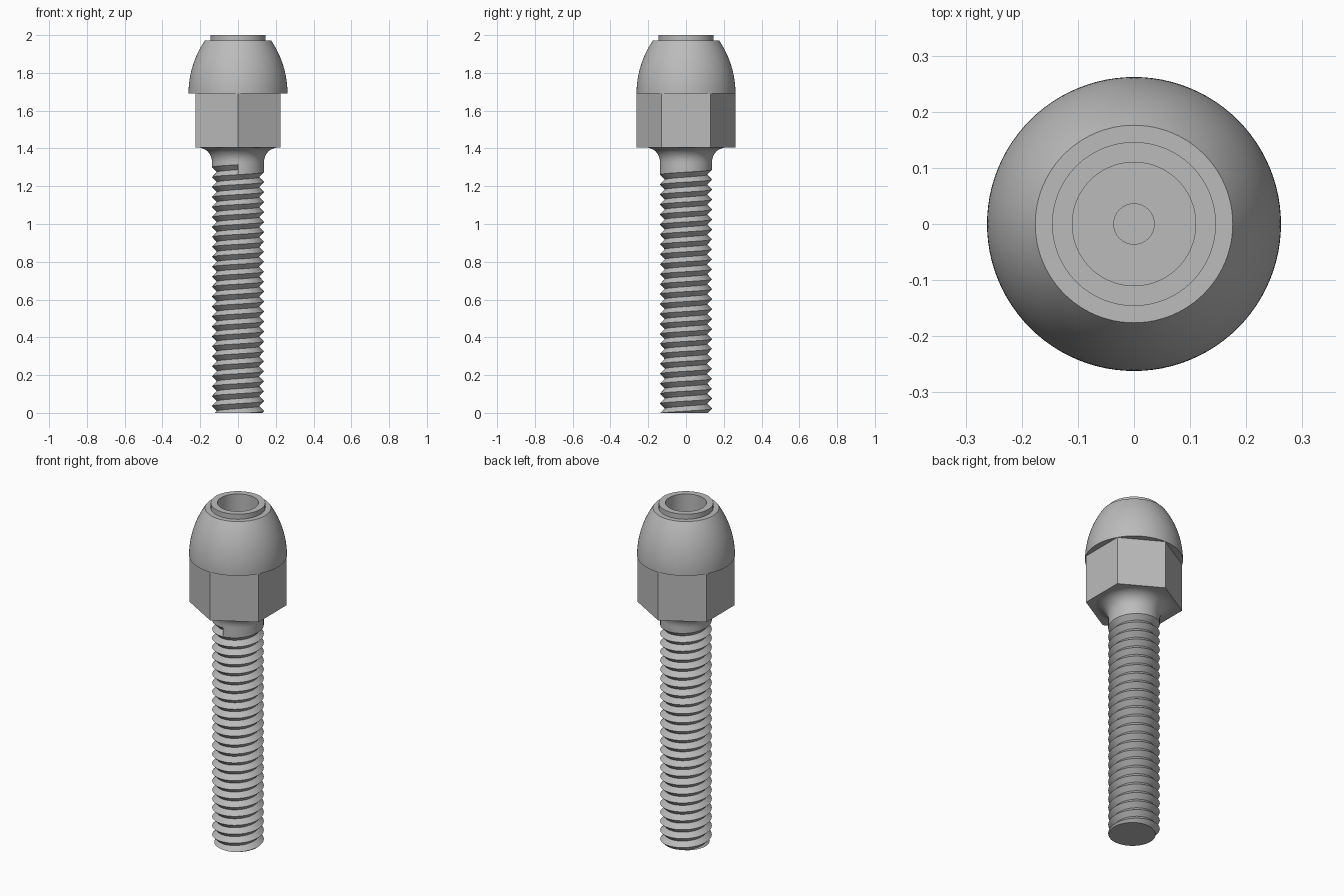
import bpy, bmesh
from math import sin, cos, pi, radians

cube = bpy.data.objects.get("Cube")
if cube:
    bpy.data.objects.remove(cube, do_unlink=True)

steel = bpy.data.materials.new("grey steel")
GREY = (0.5, 0.5, 0.5, 1)
steel.use_nodes = True
steel.diffuse_color = GREY
steel.node_tree.nodes["Principled BSDF"].inputs["Base Color"].default_value = GREY

SEG = 96
START = -pi / 2
HOLE = 0.036      # through hole radius
SHANK = 0.138     # thread crest radius


def point(r, a, z):
    return (r * cos(a), r * sin(a), z)


def finish(bm, name):
    bmesh.ops.recalc_face_normals(bm, faces=bm.faces)
    mesh = bpy.data.meshes.new(name)
    bm.to_mesh(mesh)
    bm.free()
    obj = bpy.data.objects.new(name, mesh)
    obj.data.materials.append(steel)
    bpy.context.collection.objects.link(obj)
    bpy.ops.object.select_all(action="DESELECT")
    bpy.context.view_layer.objects.active = obj
    obj.select_set(True)
    bpy.ops.object.shade_smooth_by_angle(angle=radians(30))
    return obj


def lathe(name, profile, sides=SEG):
    """Revolve a closed (radius, z) profile around the z axis."""
    bm = bmesh.new()
    rings = [[bm.verts.new(point(r, START + 2 * pi * i / sides, z))
              for i in range(sides)] for r, z in profile]
    for a, b in zip(rings, rings[1:] + rings[:1]):
        for i in range(sides):
            j = (i + 1) % sides
            bm.faces.new((a[i], a[j], b[j], b[i]))
    return finish(bm, name)


# Domed head with raised collar and counterbore
BULGE = 0.5
dome = [(0.262 - BULGE + BULGE * cos(t), 1.69 + BULGE * sin(t))
        for t in (radians(34.1) * i / 20 for i in range(21))]
lathe("domed_head", dome + [(0.146, 1.97), (0.146, 2.0), (0.11, 2.0),
                            (0.11, 1.5), (HOLE, 1.5), (HOLE, 1.45),
                            (0.15, 1.45), (0.15, 1.69)])

# Hexagonal grip with corners to the front and back
lathe("hex_grip", [(0.261, 1.69), (0.261, 1.405), (0.16, 1.405), (0.16, 1.69)], 6)

# Concave neck flaring from the shank to the grip
FLARE = 0.075
neck = [(SHANK + FLARE - FLARE * cos(t), 1.33 + FLARE * sin(t))
        for t in (pi / 2 * i / 12 for i in range(13))]
lathe("flared_neck", neck + [(0.17, 1.42), (HOLE, 1.46), (HOLE, 1.33)])

# Threaded shank: a right-handed V thread swept up a helix
PITCH, ROOT, TOP = 0.0527, 0.112, 1.314
TURNS = 27
last = TURNS * SEG
bm = bmesh.new()
crest, root = [], []
for k in range(last + 1):
    a = START + 2 * pi * k / SEG
    z = TOP - PITCH * (last - k) / SEG
    crest.append(bm.verts.new(point(SHANK, a, z)))
    if k <= last - SEG:
        root.append(bm.verts.new(point(ROOT, a, z + PITCH / 2)))
for k in range(last - SEG):
    n = k + 1
    bm.faces.new((crest[k], crest[n], root[n], root[k]))
    bm.faces.new((root[k], root[n], crest[n + SEG], crest[k + SEG]))

# Plain collar above the last turn, and the wall where the groove stops
rim = [bm.verts.new(point(SHANK, START + 2 * pi * i / SEG, 1.33)) for i in range(SEG)]
for i in range(SEG):
    k = last - SEG + i
    bm.faces.new((crest[k], crest[k + 1], rim[(i + 1) % SEG], rim[i]))
bm.faces.new((crest[last - SEG], root[-1], crest[last], rim[0]))

# Trim flat at the foot and close it around the through hole
cut = bmesh.ops.bisect_plane(bm, geom=bm.verts[:] + bm.edges[:] + bm.faces[:],
                             plane_co=(0, 0, 0), plane_no=(0, 0, 1), clear_inner=True)
foot = [e for e in cut["geom_cut"] if isinstance(e, bmesh.types.BMEdge)]
low = [bm.verts.new(point(HOLE, START + 2 * pi * i / SEG, 0)) for i in range(SEG)]
high = [bm.verts.new(point(HOLE, START + 2 * pi * i / SEG, 1.33)) for i in range(SEG)]
for i in range(SEG):
    j = (i + 1) % SEG
    bm.faces.new((low[i], low[j], high[j], high[i]))
    bm.faces.new((rim[i], rim[j], high[j], high[i]))
inner = [bm.edges.get((low[i], low[(i + 1) % SEG])) for i in range(SEG)]
bmesh.ops.bridge_loops(bm, edges=foot + inner)
finish(bm, "threaded_shank")
